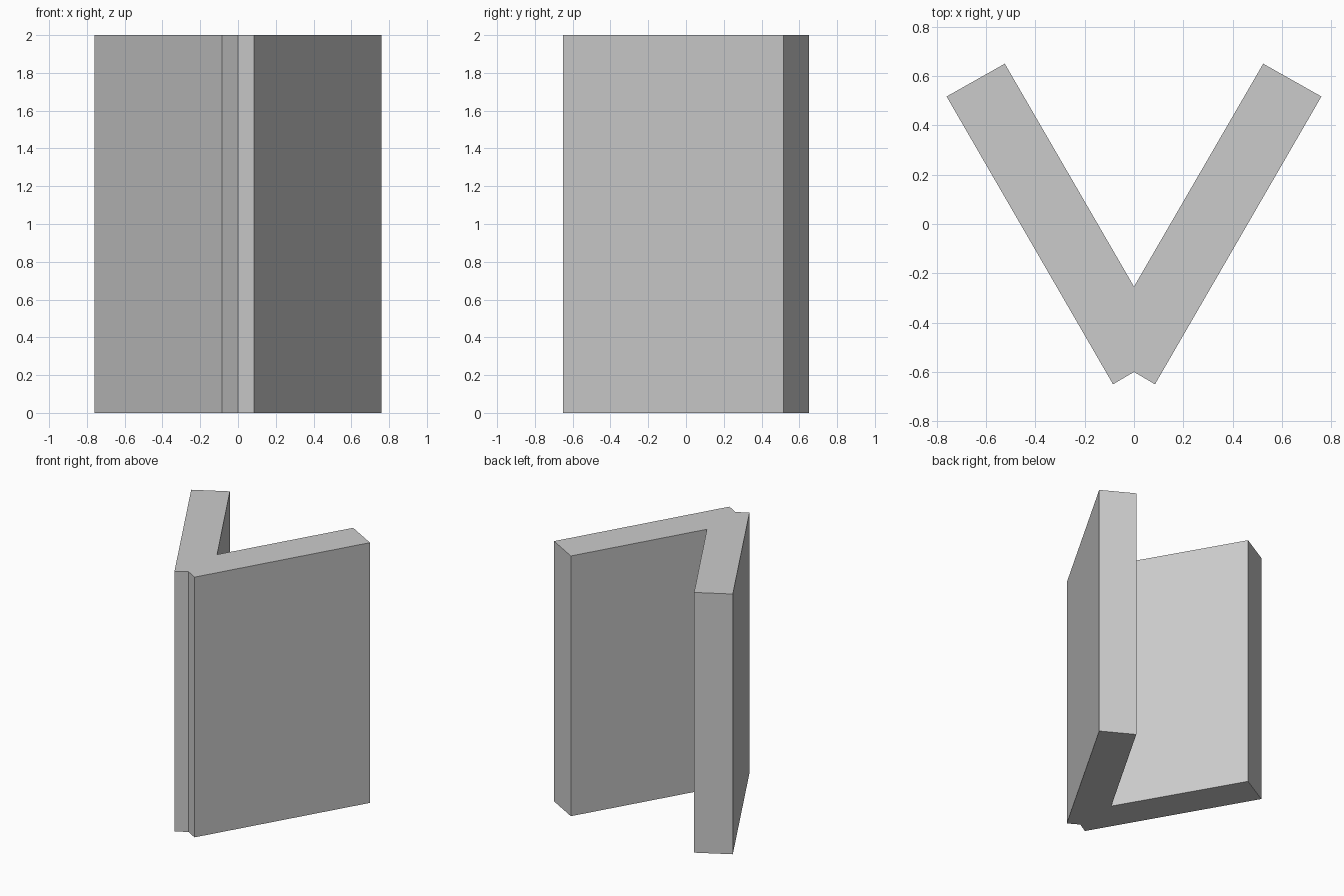
import bpy
import bmesh

if "Cube" in bpy.data.objects:
    bpy.data.objects.remove(bpy.data.objects["Cube"])

HEIGHT = 2.0

# Right half of the V-shaped plan, from outer notch to inner corner
half = [(0, -0.6), (0.085, -0.65), (0.76, 0.517), (0.524, 0.65), (0, -0.254)]

# Mirror the arm across x = 0 to close the outline
outline = half + [(-x, y) for x, y in reversed(half[1:-1])]

# Extrude the outline upward into the folded panel
bm = bmesh.new()
base = bm.faces.new([bm.verts.new((x, y, 0)) for x, y in outline])
walls = bmesh.ops.extrude_face_region(bm, geom=[base], use_keep_orig=True)
top = [v for v in walls["geom"] if isinstance(v, bmesh.types.BMVert)]
bmesh.ops.translate(bm, verts=top, vec=(0, 0, HEIGHT))
bmesh.ops.recalc_face_normals(bm, faces=bm.faces)

mesh = bpy.data.meshes.new("v_panel")
bm.to_mesh(mesh)
bm.free()
panel = bpy.data.objects.new("v_panel", mesh)
bpy.context.collection.objects.link(panel)
